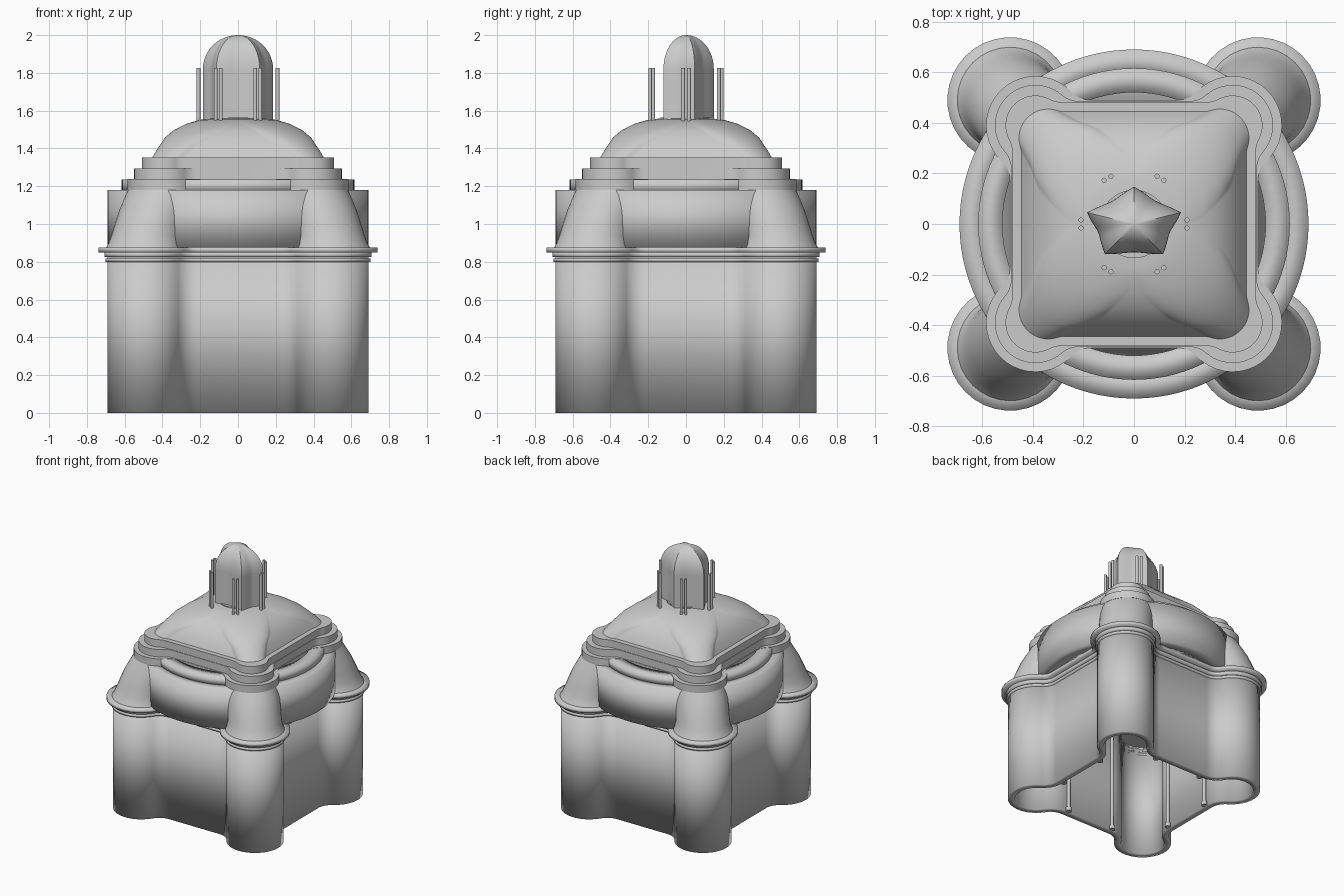
import bpy, bmesh, math
from math import pi, sin, cos, atan2, sqrt

cube = bpy.data.objects.get("Cube")
if cube:
    bpy.data.objects.remove(cube, do_unlink=True)

stone = bpy.data.materials.new("grey_stone")
stone.use_nodes = True
GREY = (0.6, 0.6, 0.6, 1)
stone.diffuse_color = GREY
stone.node_tree.nodes["Principled BSDF"].inputs["Base Color"].default_value = GREY


def finish(name, bm, angle):
    bmesh.ops.recalc_face_normals(bm, faces=bm.faces)
    mesh = bpy.data.meshes.new(name)
    bm.to_mesh(mesh)
    bm.free()
    mesh.materials.append(stone)
    obj = bpy.data.objects.new(name, mesh)
    bpy.context.collection.objects.link(obj)
    bpy.ops.object.select_all(action="DESELECT")
    obj.select_set(True)
    bpy.context.view_layer.objects.active = obj
    bpy.ops.object.shade_smooth_by_angle(angle=math.radians(angle))


def arc(cx, cy, r, a, b, n):
    return [(cx + r * cos(a + (b - a) * i / n), cy + r * sin(a + (b - a) * i / n))
            for i in range(n + 1)]


def lobed(side, centre, radius, fillet=0.1):
    """Square plan with a round lobe on each corner, blended by concave fillets."""
    gap = side + fillet - centre
    fy = centre - sqrt(max(0, (radius + fillet) ** 2 - gap ** 2))
    turn = atan2(centre - fy, -gap)
    half = arc(side + fillet, fy, fillet, pi, turn, 10)
    half += arc(centre, centre, radius, turn - pi, pi / 4, 10)[1:]
    quarter = half + [(y, x) for x, y in reversed(half[:-1])]
    plan = []
    for k in range(4):
        c, s = round(cos(k * pi / 2)), round(sin(k * pi / 2))
        plan += [(x * c - y * s, x * s + y * c) for x, y in quarter]
    return plan


def wall_plan(grow):
    """The wall outline, offset outward by grow."""
    return lobed(0.54 + grow, 0.49, 0.202 + grow, 0.12 - grow)


def circle(r, n=96):
    return arc(0, 0, r, 0, 2 * pi, n)[:-1]


def loft(name, sections, hollow=False, angle=35):
    """Skin (z, plan) sections; a hollow loft joins its last section to its first."""
    bm = bmesh.new()
    rings = [[bm.verts.new((x, y, z)) for x, y in plan] for z, plan in sections]
    pairs = list(zip(rings, rings[1:]))
    if hollow:
        pairs.append((rings[-1], rings[0]))
    else:
        bm.faces.new(rings[0])
        bm.faces.new(rings[-1])
    for a, b in pairs:
        for i in range(len(a)):
            j = (i + 1) % len(a)
            bm.faces.new((a[i], a[j], b[j], b[i]))
    finish(name, bm, angle)


def slab(name, plan, z0, z1):
    loft(name, [(z0, plan), (z1, plan)])


def tube(name, outer, inner, z0, z1):
    loft(name, [(z0, outer), (z1, outer), (z1, inner), (z0, inner)], True, 120)


def rod(name, x, y, r, z0, z1):
    slab(name, [(x + u, y + v) for u, v in circle(r, 12)], z0, z1)


# Hollow lower walls and the mouldings around their top
tube("lower_wall", wall_plan(0), wall_plan(-0.05), 0, 0.86)
for i, (grow, z0, z1) in enumerate([(0.01, 0.8, 0.818), (0.014, 0.825, 0.85), (0.046, 0.85, 0.875)]):
    tube(f"cornice_{i + 1}", wall_plan(grow), wall_plan(-0.05), z0, z1)

# Slim posts along the inside of each wall
for k in range(4):
    c, s = round(cos(k * pi / 2)), round(sin(k * pi / 2))
    for side in (-0.2, 0.2):
        x, y = 0.48 * c - side * s, 0.48 * s + side * c
        rod(f"inner_post_{k + 1}", x, y, 0.012, 0, 0.86)
        rod(f"inner_post_base_{k + 1}", x, y, 0.02, 0, 0.03)

# Corner half domes leaning in, with the round drum between them
loft("corner_domes", [(z, lobed(d, c, r)) for z, d, c, r in [
    (0.87, 0.53, 0.49, 0.212), (0.895, 0.52, 0.487, 0.2), (0.94, 0.51, 0.478, 0.192),
    (1.0, 0.5, 0.462, 0.19), (1.07, 0.49, 0.44, 0.19), (1.13, 0.485, 0.415, 0.19),
    (1.18, 0.485, 0.39, 0.193)]])
tube("round_drum", circle(0.69), circle(0.59), 0.875, 1.18)
tube("drum_rim", circle(0.616), circle(0.52), 1.17, 1.235)

# Three lobed steps, each a band with a filled top
for i, r in enumerate((0.195, 0.16, 0.118)):
    z = 1.18 + 0.057 * i
    d = 0.49 - 0.004 * i
    slab(f"roof_step_{i + 1}", lobed(d, 0.39, r), z, z + 0.057)

# Roof melting from the lobed plan to a round crown
loft("roof", [(z, lobed(d, c, r)) for z, d, c, r in [
    (1.345, 0.447, 0.345, 0.113), (1.38, 0.43, 0.31, 0.128), (1.42, 0.407, 0.26, 0.152),
    (1.46, 0.375, 0.2, 0.185), (1.5, 0.33, 0.13, 0.205), (1.53, 0.27, 0.07, 0.205),
    (1.55, 0.205, 0.02, 0.186), (1.556, 0.17, 0.005, 0.166), (1.56, 0.1, 0, 0.101)]])


# Lantern with five soft points
def star(scale):
    pts = []
    for i in range(60):
        a = pi / 2 + 2 * pi * i / 60
        t = abs((i % 12) - 6) / 6
        r = scale * (0.76 + 0.24 * t ** 1.8)
        pts.append((0.195 * r * cos(a), 0.147 * r * sin(a)))
    return pts


slab("lantern_base", circle(0.135, 48), 1.55, 1.565)
slab("lantern_body", star(1), 1.55, 1.822)
loft("lantern_dome", [(1.822 + 0.178 * sin(t), star(cos(t)))
                      for t in [i * pi / 2 / 12.1 for i in range(13)]])

# Six pairs of free columns around the lantern
for k in range(6):
    for off in (-0.075, 0.075):
        a = k * pi / 3 + off
        rod(f"lantern_column_{k + 1}", 0.21 * cos(a), 0.21 * sin(a), 0.01, 1.545, 1.825)
